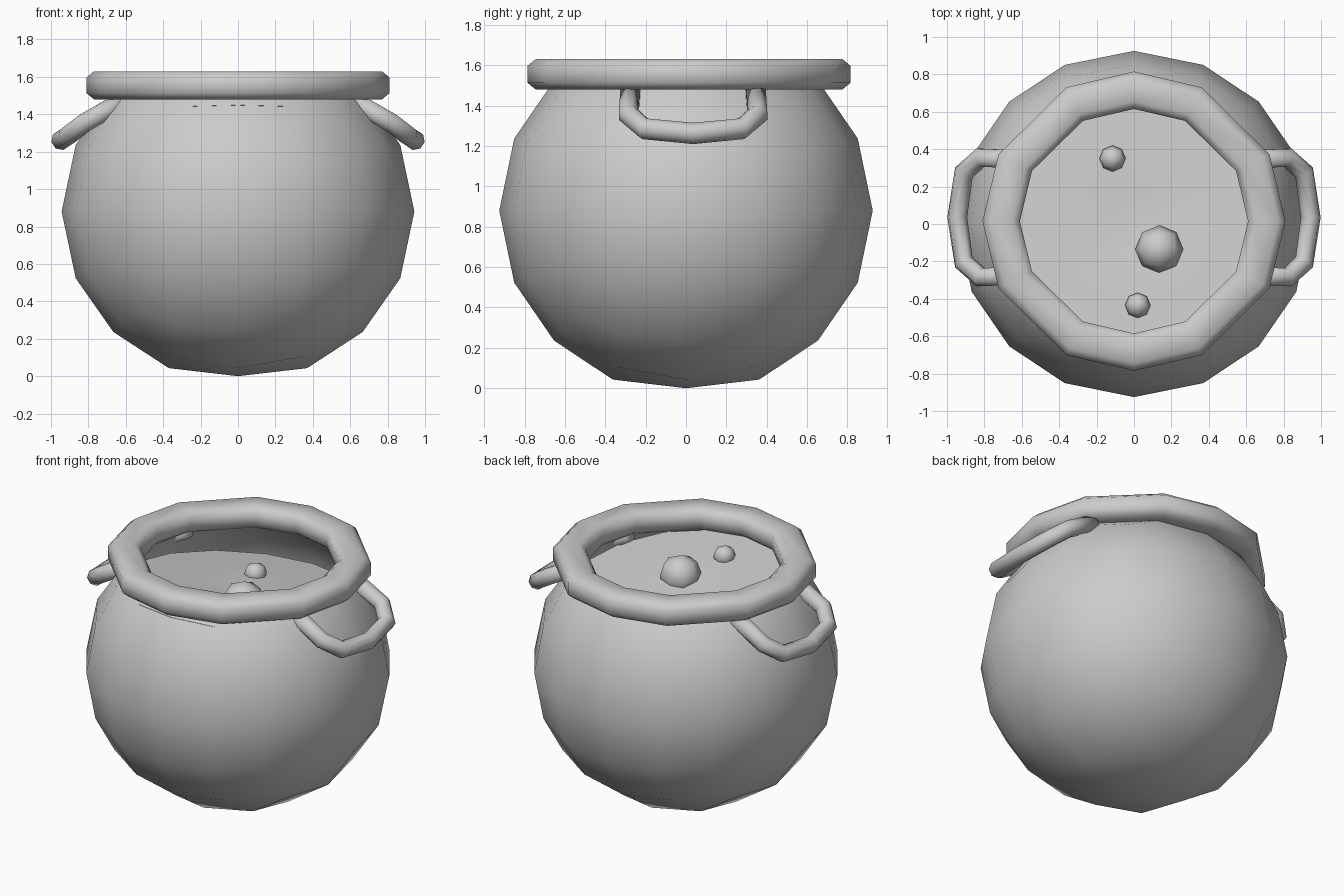
import bpy, bmesh, math
from mathutils import Vector

if "Cube" in bpy.data.objects:
    bpy.data.objects.remove(bpy.data.objects["Cube"], do_unlink=True)

grey = bpy.data.materials.new("plain_grey")
grey.use_nodes = True
grey.diffuse_color = (0.6, 0.6, 0.6, 1)
grey.node_tree.nodes["Principled BSDF"].inputs["Base Color"].default_value = (0.6, 0.6, 0.6, 1)


def finish(name, bm):
    """Turn a bmesh into a smooth grey object."""
    bmesh.ops.recalc_face_normals(bm, faces=bm.faces)
    for f in bm.faces:
        f.smooth = True
    mesh = bpy.data.meshes.new(name)
    bm.to_mesh(mesh)
    bm.free()
    mesh.materials.append(grey)
    obj = bpy.data.objects.new(name, mesh)
    bpy.context.collection.objects.link(obj)
    return obj


def quad_sphere(levels):
    """Unit sphere made from a smoothly subdivided cube."""
    bpy.ops.mesh.primitive_cube_add()
    cube = bpy.context.object
    cube.modifiers.new("round", 'SUBSURF').levels = levels
    deps = bpy.context.evaluated_depsgraph_get()
    bm = bmesh.new()
    bm.from_object(cube, deps)
    bpy.data.objects.remove(cube, do_unlink=True)
    for v in bm.verts:
        v.co.normalize()
    return bm


def sweep(bm, rings, closed):
    """Skin a list of point rings into a tube."""
    loops = [[bm.verts.new(p) for p in ring] for ring in rings]
    pairs = list(zip(loops, loops[1:] + loops[:1]))
    for a, b in pairs if closed else pairs[:-1]:
        for i in range(len(a)):
            j = (i + 1) % len(a)
            bm.faces.new((a[i], a[j], b[j], b[i]))
    if not closed:
        bm.faces.new(loops[0])
        bm.faces.new(loops[-1])


# Pot body: round, slightly flattened underneath, open at the top
bm = quad_sphere(2)
for v in bm.verts:
    v.co = Vector((v.co.x * 0.943, v.co.y * 0.925, max(0.0, 0.88 + v.co.z * 0.91)))
bmesh.ops.bisect_plane(bm, geom=bm.verts[:] + bm.edges[:] + bm.faces[:],
                       plane_co=(0, 0, 1.53), plane_no=(0, 0, 1), clear_outer=True)
finish("pot_body", bm)

# Rim: twelve-sided ring with a flattened octagonal section
section = [(0.1, -0.042), (0.1, 0.042), (0.06, 0.075), (-0.06, 0.075),
           (-0.1, 0.042), (-0.1, -0.042), (-0.06, -0.075), (0.06, -0.075)]
rings = []
for quarter in range(4):
    for step in (0, 26.6, 63.4):
        a = math.radians(quarter * 90 + step)
        rings.append([((0.71 + r) * math.cos(a), 0.015 + (0.7 + r) * math.sin(a), 1.555 + z)
                      for r, z in section])
bm = bmesh.new()
sweep(bm, rings, True)
finish("rim", bm)

# Handles: slanted loops hanging from under the rim
half = [(0.62, 0.31, 1.47), (0.82, 0.32, 1.355), (0.91, 0.24, 1.285), (0.945, 0, 1.262)]
path = [Vector(p) for p in half] + [Vector((x, -y, z)) for x, y, z in half[-2::-1]]
normal = Vector((0.56, 0, 0.83)).normalized()
for side, name in ((1, "left_handle"), (-1, "right_handle")):
    rings = []
    for i, p in enumerate(path):
        before = (p - path[max(i - 1, 0)]).normalized()
        after = (path[min(i + 1, len(path) - 1)] - p).normalized()
        across = (before + after).normalized().cross(normal)
        ring = []
        for k in range(8):
            a = math.tau * (k + 0.5) / 8
            q = p + 0.054 * (across * math.cos(a) + normal * math.sin(a))
            ring.append((q.x * side, q.y + 0.035, q.z))
        rings.append(ring)
    bm = bmesh.new()
    sweep(bm, rings, False)
    finish(name, bm)


# Liquid: gently tilted surface with a small dip in the middle
def liquid_height(y):
    return 1.35 - 0.14 * y


bm = bmesh.new()
centre = bm.verts.new((0, 0, liquid_height(0) - 0.03))
previous = None
for t in (0.2, 0.6, 1):
    ring = []
    for k in range(16):
        a = math.tau * k / 16
        r = t * (0.75 + 0.04 * math.sin(a))
        ring.append(bm.verts.new((r * math.cos(a), r * math.sin(a), liquid_height(r * math.sin(a)))))
    for k in range(16):
        j = (k + 1) % 16
        if previous:
            bm.faces.new((previous[k], ring[k], ring[j], previous[j]))
        else:
            bm.faces.new((centre, ring[k], ring[j]))
    previous = ring
finish("liquid", bm)

# Bubbles half sunk in the liquid
for name, x, y, radius in (("large_bubble", 0.135, -0.135, 0.128),
                           ("back_bubble", -0.115, 0.35, 0.07),
                           ("front_bubble", 0.02, -0.435, 0.068)):
    bm = quad_sphere(1)
    for v in bm.verts:
        v.co = v.co * radius + Vector((x, y, liquid_height(y) + 0.01))
    finish(name, bm)
